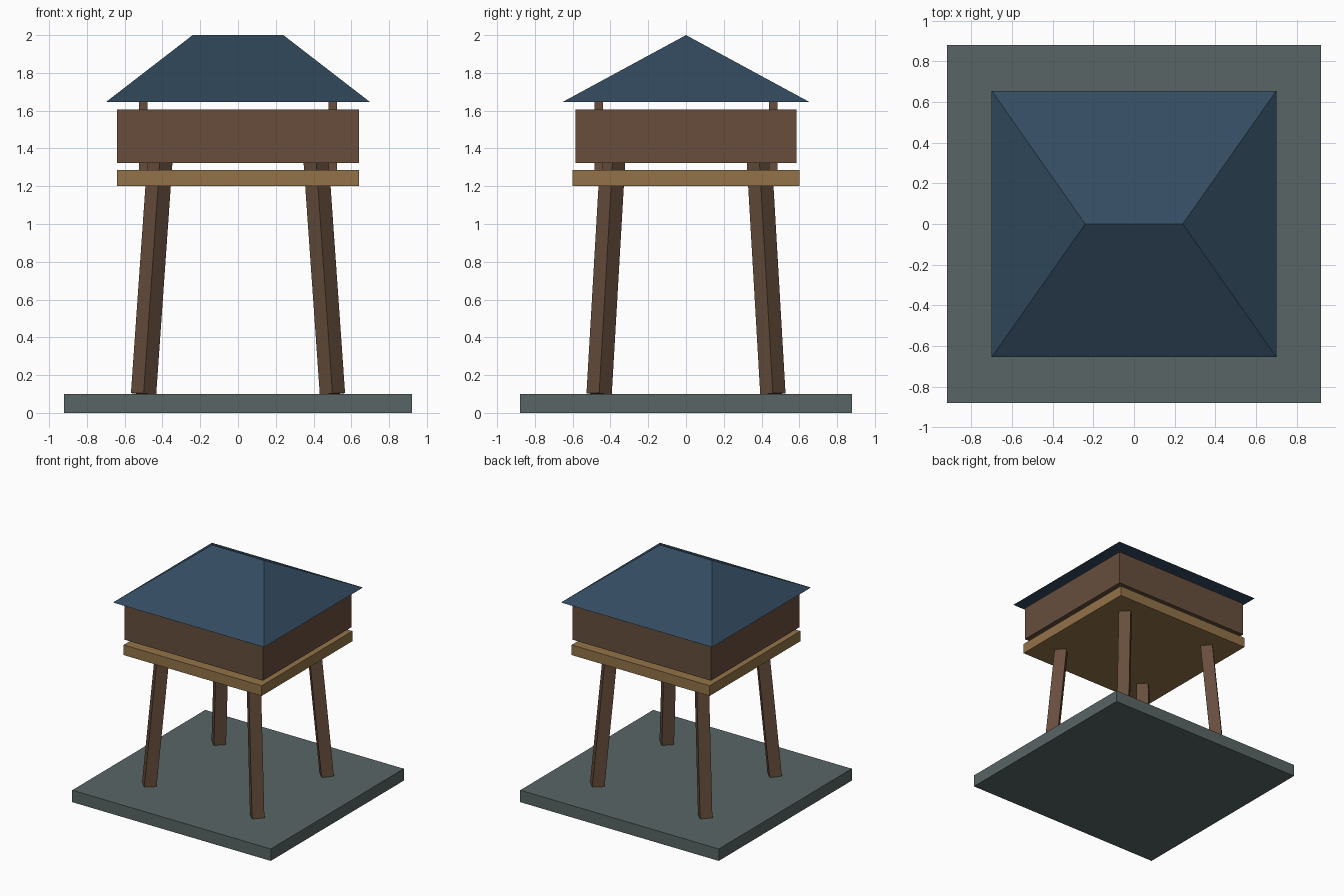
import bpy
import bmesh
from mathutils import Vector, Matrix

cube = bpy.data.objects.get("Cube")
if cube:
    bpy.data.objects.remove(cube, do_unlink=True)


def material(name, rgb):
    mat = bpy.data.materials.new(name)
    mat.use_nodes = True
    color = (*rgb, 1.0)
    mat.diffuse_color = color
    mat.node_tree.nodes["Principled BSDF"].inputs["Base Color"].default_value = color
    return mat


STONE = material("grey_stone", (0.10, 0.13, 0.13))
PLANK = material("tan_plank", (0.29, 0.17, 0.065))
TIMBER = material("brown_timber", (0.135, 0.076, 0.046))
SLATE = material("blue_slate", (0.033, 0.070, 0.115))


def finish(bm, name, mat):
    bmesh.ops.recalc_face_normals(bm, faces=bm.faces)
    mesh = bpy.data.meshes.new(name)
    bm.to_mesh(mesh)
    bm.free()
    mesh.materials.append(mat)
    obj = bpy.data.objects.new(name, mesh)
    bpy.context.collection.objects.link(obj)
    return obj


def box(name, low, high, mat):
    low, high = Vector(low), Vector(high)
    bm = bmesh.new()
    place = Matrix.Translation((low + high) / 2) @ Matrix.Diagonal((*(high - low), 1))
    bmesh.ops.create_cube(bm, size=1, matrix=place)
    return finish(bm, name, mat)


def beam(name, start, end, radius, mat):
    """Four-sided beam set cornerwise, with ends square to its axis."""
    start, end = Vector(start), Vector(end)
    axis = end - start
    turn = Vector((0, 0, 1)).rotation_difference(axis).to_matrix().to_4x4()
    bm = bmesh.new()
    bmesh.ops.create_cone(bm, cap_ends=True, segments=4, radius1=radius, radius2=radius,
                          depth=axis.length, matrix=Matrix.Translation((start + end) / 2) @ turn)
    return finish(bm, name, mat)


# Ground slab and deck
box("base_slab", (-0.92, -0.88, 0), (0.92, 0.88, 0.1), STONE)
box("deck", (-0.64, -0.60, 1.2), (0.64, 0.60, 1.285), PLANK)

# Leaning legs and upright roof posts at each corner
for sx, side in ((-1, "right"), (1, "left")):
    for sy, end in ((-1, "front"), (1, "back")):
        beam(f"{end}_{side}_leg", (sx * 0.5, sy * 0.46, 0.1),
             (sx * 0.395, sy * 0.373, 1.6), 0.067, TIMBER)
        x, y, h = sx * 0.502, sy * 0.461, 0.0225
        box(f"{end}_{side}_post", (x - h, y - h, 1.285), (x + h, y + h, 1.65), TIMBER)

# Parapet: long front and back panels with side panels between them
for s, end, side in ((-1, "front", "right"), (1, "back", "left")):
    y0, y1 = sorted((s * 0.54, s * 0.585))
    box(f"{end}_wall", (-0.64, y0, 1.322), (0.64, y1, 1.605), TIMBER)
    x0, x1 = sorted((s * 0.595, s * 0.64))
    box(f"{side}_wall", (x0, -0.54, 1.322), (x1, 0.54, 1.605), TIMBER)

# Hipped roof with a short ridge
bm = bmesh.new()
eaves = [bm.verts.new((x * 0.70, y * 0.655, 1.645))
         for x, y in ((-1, -1), (1, -1), (1, 1), (-1, 1))]
ridge = [bm.verts.new((x, 0, 2.0)) for x in (-0.24, 0.24)]
a, b, c, d = eaves
for face in ((a, b, ridge[1], ridge[0]), (b, c, ridge[1]),
             (c, d, ridge[0], ridge[1]), (d, a, ridge[0]), (d, c, b, a)):
    bm.faces.new(face)
finish(bm, "roof", SLATE)
